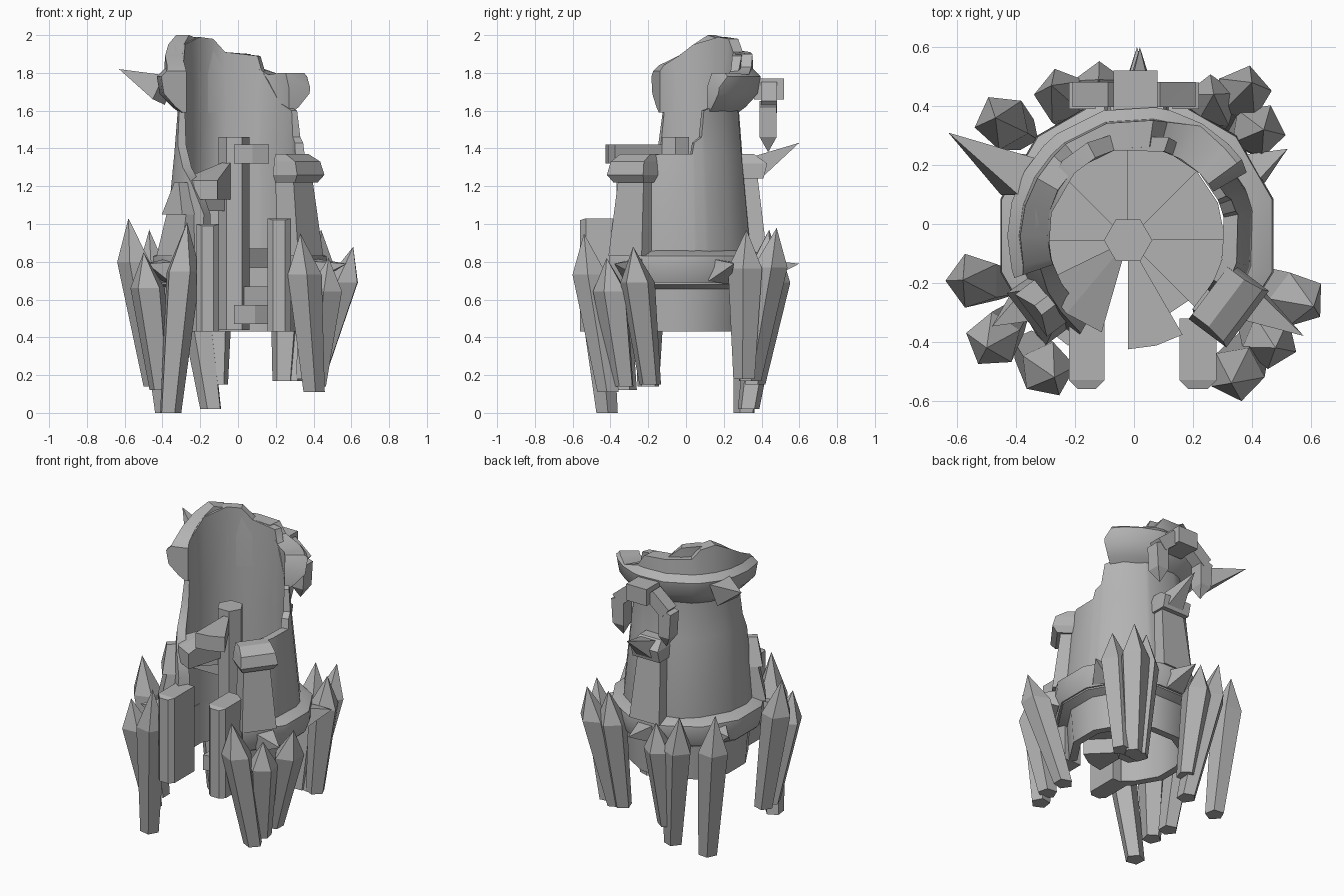
import bpy, bmesh, math
from mathutils import Vector

cube = bpy.data.objects.get("Cube")
if cube:
    bpy.data.objects.remove(cube, do_unlink=True)

stone = bpy.data.materials.new("grey_stone")
stone.use_nodes = True
GREY = (0.45, 0.45, 0.45, 1)
stone.diffuse_color = GREY
stone.node_tree.nodes["Principled BSDF"].inputs["Base Color"].default_value = GREY

CENTRE = Vector((0.01, -0.04, 0))
POLE = Vector((-0.02, -0.055, 0))


def finish(name, bm, smooth=False):
    bmesh.ops.remove_doubles(bm, verts=bm.verts, dist=0.0005)
    bmesh.ops.recalc_face_normals(bm, faces=bm.faces)
    mesh = bpy.data.meshes.new(name)
    bm.to_mesh(mesh)
    bm.free()
    mesh.materials.append(stone)
    ob = bpy.data.objects.new(name, mesh)
    bpy.context.collection.objects.link(ob)
    if smooth:
        bpy.ops.object.select_all(action='DESELECT')
        ob.select_set(True)
        bpy.context.view_layer.objects.active = ob
        bpy.ops.object.shade_smooth_by_angle(angle=math.radians(35))


def hull(name, points):
    """Faceted solid wrapped round a few points."""
    bm = bmesh.new()
    for p in points:
        bm.verts.new(p)
    bmesh.ops.convex_hull(bm, input=bm.verts)
    loose = [v for v in bm.verts if not v.link_faces]
    bmesh.ops.delete(bm, geom=loose, context='VERTS')
    finish(name, bm)


def polar(deg, r, z, centre=CENTRE):
    a = math.radians(deg)
    return centre + Vector((r * math.cos(a), r * math.sin(a), z))


def radius_at(profile, z):
    for (r0, z0), (r1, z1) in zip(profile, profile[1:]):
        if z <= z1:
            return r0 + (r1 - r0) * max(0, (z - z0) / (z1 - z0))
    return profile[-1][0]


def arc_wall(name, outer, inner, columns):
    """Thick curved wall; columns give angle and broken top height."""
    bm = bmesh.new()
    loops = []
    for deg, top in columns:
        loop = []
        for prof, order in ((outer, 1), (inner, -1)):
            pts = [(radius_at(prof, min(z, top)), min(z, top)) for _, z in prof]
            loop += [bm.verts.new(polar(deg, r, z)) for r, z in pts[::order]]
        loops.append(loop)
    n = len(loops[0])
    for a, b in zip(loops, loops[1:]):
        for i in range(n):
            j = (i + 1) % n
            bm.faces.new((a[i], a[j], b[j], b[i]))
    bm.faces.new(loops[0])
    bm.faces.new(loops[-1])
    finish(name, bm, True)


def ring(centre, axis, r, sides, phase=0):
    axis = axis.normalized()
    u = axis.cross(Vector((0, 1, 0))).normalized()
    v = axis.cross(u)
    return [centre + r * (math.cos(t) * u + math.sin(t) * v)
            for t in (phase + 2 * math.pi * k / sides for k in range(sides))]


def radial_block(name, deg, sections):
    """Block facing outward; sections are (z, near, far, half width)."""
    side = Vector((-math.sin(math.radians(deg)), math.cos(math.radians(deg)), 0))
    hull(name, [polar(deg, r, z) + side * w * s
                for z, near, far, w in sections
                for r in (near, far) for s in (-1, 1)])


def step(name, start, sweep, reach, top, near=0.03, rise=0):
    """Wedge tread fixed to the central pole; rise lifts its inner end."""
    hull(name, [polar(start + d, r, z, POLE) for d in (0, sweep / 2, sweep)
                for r, lift in ((near, rise), (reach, 0)) for z in (top - 0.1, top + lift)])


# broken tower shell
FACETS = (-15, 15, 45, 75, 105, 135, 165, 195, 225)
arc_wall("tower_wall",
         [(0.38, 0.69), (0.40, 0.86), (0.35, 1.37), (0.33, 1.62), (0.36, 2.0)],
         [(0.32, 0.69), (0.30, 1.37), (0.30, 2.0)],
         [(-48, 1.0), (-30, 1.36), (-15, 1.37), (12, 1.37), (14, 1.43), (21, 1.46), (24, 1.6),
          (45, 1.64), (68, 1.82), (72, 1.89), (105, 1.91), (118, 1.98), (135, 1.99),
          (165, 1.95), (187, 1.86), (194, 1.62), (198, 1.42), (212, 1.3), (225, 1.22), (240, 1.05)])
arc_wall("base_ring", [(0.37, 0.43), (0.385, 0.655), (0.44, 0.68), (0.44, 0.70)],
         [(0.32, 0.43), (0.32, 0.70)], [(d, 0.70) for d in (-52, *FACETS, 238)])
arc_wall("stone_band", [(0.45, 0.69), (0.48, 0.77), (0.475, 0.83), (0.40, 0.86)],
         [(0.36, 0.69), (0.36, 0.86)], [(d, 0.86) for d in (-50, *FACETS, 230)])

# flared crown with a ledge, broken off at the front
arc_wall("crown", [(0.32, 1.59), (0.36, 1.62), (0.425, 1.69), (0.44, 1.78), (0.40, 1.82), (0.39, 2.0)],
         [(0.30, 1.59), (0.30, 1.8), (0.31, 2.0)],
         [(30, 1.72), (36, 1.8), (45, 1.8), (60, 1.79), (75, 1.83), (82, 1.9), (105, 1.91),
          (128, 1.92), (136, 1.98), (150, 2.0), (165, 1.95), (180, 1.89), (195, 1.84), (199, 1.81)])

# spiral stair round a six-sided pole
hull("stair_pole", [polar(60 * k, 0.082, z, POLE) for k in range(6) for z in (0.44, 1.46)])
for k in range(7):
    step(f"stair_step_{k + 1}", 270 + 45 * k, 45, 0.33 if k else 0.29, 0.57 + 0.1 * k)
step("cracked_step", 206, 48, 0.325, 1.23, rise=0.11)
step("top_step", 270, 30, 0.37, 1.42)

# gate pillars
for name, x, top in (("gate_pillar_left", (0.155, 0.28), 1.03), ("gate_pillar_right", (-0.22, -0.1), 1.0)):
    hull(name, [(px, py, z) for px in x for py, z in
                ((-0.53, 0.43), (-0.32, 0.43), (-0.32, top), (-0.53, top))] +
         [(px, -0.56, z) for px in (x[0] + 0.03, x[1] - 0.03) for z in (0.43, top - 0.01)])

# buttresses with caps
for name, deg, top in (("left", -37, 1.22), ("back", 90, 1.24), ("right", 217, 1.06)):
    radial_block("buttress_" + name, deg, [(0.83, 0.33, 0.47, 0.11), (top, 0.3, 0.42, 0.085)])
radial_block("left_cap", -37, [(1.22, 0.31, 0.44, 0.1), (1.26, 0.31, 0.47, 0.12),
                               (1.33, 0.31, 0.45, 0.11), (1.37, 0.31, 0.38, 0.1)])
radial_block("back_cap", 90, [(1.24, 0.3, 0.45, 0.1), (1.32, 0.3, 0.47, 0.1), (1.37, 0.3, 0.4, 0.08)])
radial_block("right_broken_top", 217, [(1.05, 0.3, 0.45, 0.09), (1.22, 0.3, 0.42, 0.02)])


# thorns
def thorn(name, base, tip, r):
    base, tip = Vector(base), Vector(tip)
    hull(name, ring(base, tip - base, r, 4, math.pi / 4) + [tip])


for k, (deg, reach) in enumerate(((-31, 0.66), (30, 0.59), (90, 0.64), (150, 0.58), (212, 0.58))):
    thorn(f"band_thorn_{k + 1}", polar(deg, 0.43, 0.75), polar(deg, reach, 0.79), 0.09)
thorn("crown_thorn", (-0.39, 0.16, 1.71), (-0.63, 0.31, 1.82), 0.1)
thorn("back_cap_thorn", (0.02, 0.39, 1.31), (0.02, 0.6, 1.43), 0.08)

# broken hanging link at the back
hull("link_top", [(x, y, z) for x in (-0.07, 0.08) for y in (0.36, 0.52) for z in (1.66, 1.77)])
for s, side in ((1, "left"), (-1, "right")):
    across = Vector((s, 0, -0.9))
    hull("link_shoulder_" + side, ring(Vector((s * 0.06, 0.44, 1.72)), across, 0.06, 4, math.pi / 4) +
         ring(Vector((s * 0.18, 0.44, 1.62)), across, 0.06, 4, math.pi / 4))
    hull("link_arm_" + side, [(s * x, y, z) for y in (0.39, 0.48)
                              for x, z in ((0.13, 1.65), (0.22, 1.62), (0.21, 1.46), (0.13, 1.46))] +
         [(s * 0.16, 0.435, 1.38)])

# crystals as tip and foot pairs
CRYSTALS = [
    ((-0.58, -0.19, 1.03), (-0.44, -0.2, 0.14)),
    ((-0.50, -0.42, 0.85), (-0.41, -0.32, 0.12)),
    ((-0.27, -0.52, 1.01), (-0.36, -0.42, 0.0)),
    ((0.33, -0.54, 0.95), (0.40, -0.41, 0.11)),
    ((0.48, -0.42, 0.82), (0.41, -0.33, 0.14)),
    ((0.61, -0.28, 0.88), (0.40, -0.19, 0.15)),
    ((0.27, 0.44, 0.97), (0.24, 0.33, 0.17)),
    ((0.40, 0.48, 0.98), (0.29, 0.34, 0.17)),
    ((0.44, 0.32, 0.97), (0.36, 0.31, 0.18)),
    ((-0.47, 0.36, 0.97), (-0.38, 0.31, 0.0)),
    ((-0.28, 0.47, 0.95), (-0.14, 0.33, 0.02)),
    ((-0.12, 0.49, 0.88), (-0.11, 0.36, 0.15)),
]
UP = Vector((0, 0, 1))
for k, (tip, foot) in enumerate(CRYSTALS):
    tip, foot = Vector(tip), Vector(foot)
    hull(f"crystal_{k + 1}", ring(foot, UP, 0.06, 5, k) +
         ring(foot.lerp(tip, 0.74), UP, 0.096, 5, k) + [tip])
